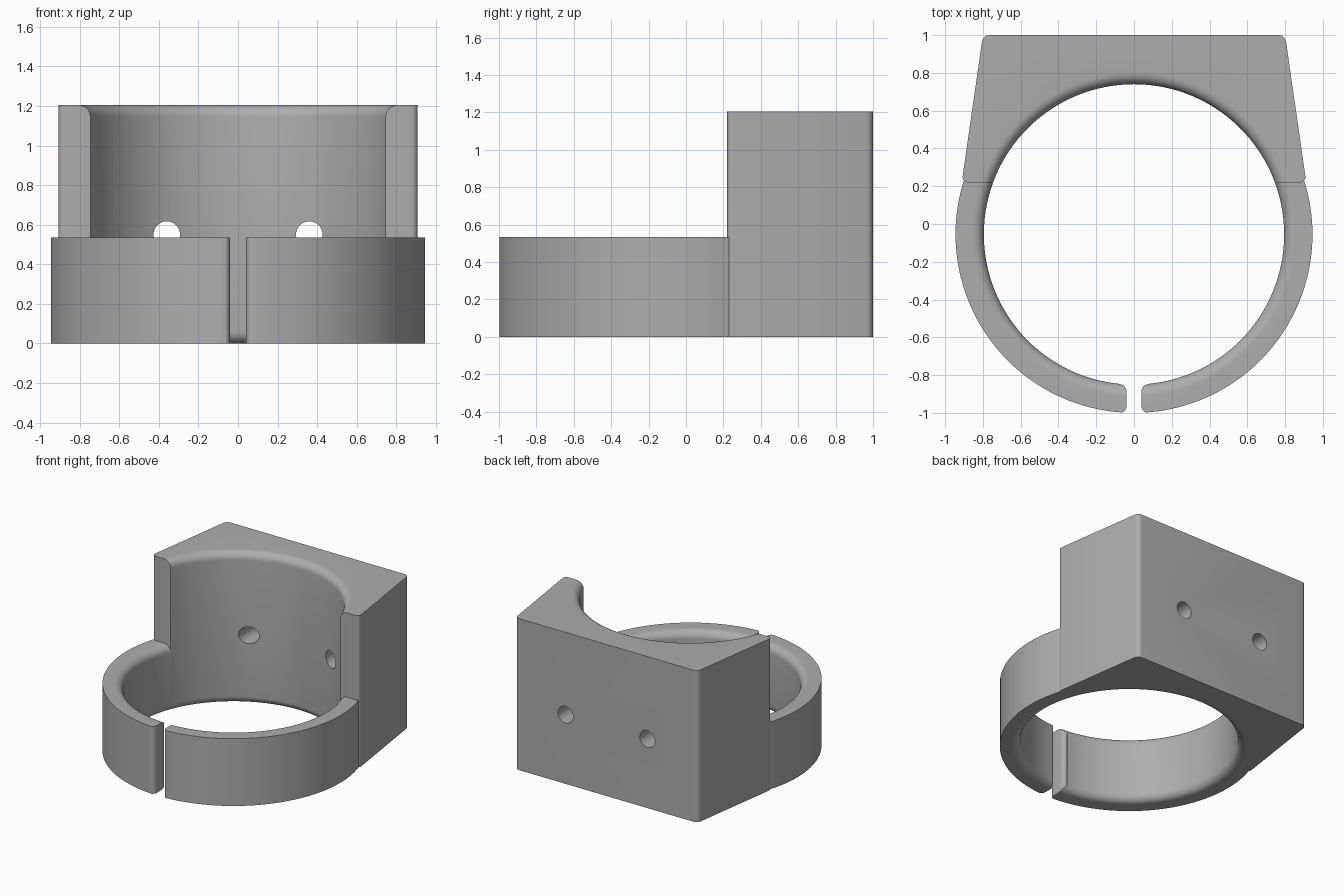
import bpy, bmesh, math

if "Cube" in bpy.data.objects:
    bpy.data.objects.remove(bpy.data.objects["Cube"])

CY = -0.055                      # ring centre in y
R_OUT, R_IN = 0.945, 0.795
RING_H, BLOCK_H = 0.535, 1.205
SPLIT_Y = 0.22                   # front face of the block
FILLET = 0.06
SEG = 128

grey = bpy.data.materials.new("plain grey")
grey.use_nodes = True
colour = (0.42, 0.42, 0.42, 1)
grey.diffuse_color = colour
grey.node_tree.nodes["Principled BSDF"].inputs["Base Color"].default_value = colour


def finish(bm, name):
    bmesh.ops.recalc_face_normals(bm, faces=bm.faces)
    mesh = bpy.data.meshes.new(name)
    bm.to_mesh(mesh)
    bm.free()
    ob = bpy.data.objects.new(name, mesh)
    bpy.context.collection.objects.link(ob)
    mesh.materials.append(grey)
    return ob


def prism(name, points, z0, z1, rounding=0):
    """Extrude an xy outline, optionally rounding its upright edges."""
    bm = bmesh.new()
    face = bm.faces.new([bm.verts.new((x, y, z0)) for x, y in points])
    out = bmesh.ops.extrude_face_region(bm, geom=[face])
    for v in out["geom"]:
        if isinstance(v, bmesh.types.BMVert):
            v.co.z = z1
    if rounding:
        upright = [e for e in bm.edges
                   if abs(e.verts[0].co.z - e.verts[1].co.z) > 0.1]
        bmesh.ops.bevel(bm, geom=upright, offset=rounding, segments=6,
                        affect="EDGES", profile=0.5)
    return finish(bm, name)


def lathe(name, profile):
    """Closed solid of revolution from (radius, z) points."""
    bm = bmesh.new()
    rings = []
    for r, z in profile:
        rings.append([bm.verts.new((r * math.cos(math.tau * i / SEG),
                                    CY + r * math.sin(math.tau * i / SEG), z))
                      for i in range(SEG)])
    for low, high in zip(rings, rings[1:]):
        for i in range(SEG):
            j = (i + 1) % SEG
            bm.faces.new((low[i], low[j], high[j], high[i]))
    bm.faces.new(rings[0])
    bm.faces.new(rings[-1])
    return finish(bm, name)


def boolean(target, tool, operation):
    mod = target.modifiers.new("boolean", "BOOLEAN")
    mod.operation, mod.solver, mod.object = operation, "EXACT", tool
    bpy.ops.object.select_all(action="DESELECT")
    bpy.context.view_layer.objects.active = target
    target.select_set(True)
    bpy.ops.object.modifier_apply(modifier=mod.name)
    bpy.data.objects.remove(tool)


def flare(z_edge, direction, steps=8):
    """Convex fillet between the bore and a flat face at z_edge."""
    pts = []
    for i in range(steps + 1):
        a = math.pi / 2 * i / steps
        pts.append((R_IN + FILLET * (1 - math.cos(a)),
                    z_edge - direction * FILLET * (1 - math.sin(a))))
    return pts + [(R_IN + FILLET, z_edge + direction * 0.1)]


# Outer body: low clamp ring joined to the tall tapered block
body = lathe("clamp_body", [(R_OUT, 0), (R_OUT, RING_H)])
block = prism("block", [(-0.912, SPLIT_Y), (0.912, SPLIT_Y), (0.8, 1), (-0.8, 1)],
              0, BLOCK_H, rounding=0.035)
boolean(body, block, "UNION")

# Bore with rounded rims at the bottom and the block top
bore = lathe("bore", flare(0, -1)[::-1] + flare(BLOCK_H, 1))
boolean(body, bore, "DIFFERENCE")

# Rounded upper rim of the ring, in front of the block only
rim = lathe("rim", [(0.7, 0.4)] + flare(RING_H, 1))
front_half = prism("front_half", [(-2, -2), (2, -2), (2, SPLIT_Y), (-2, SPLIT_Y)], 0, 1)
boolean(rim, front_half, "INTERSECT")
boolean(body, rim, "DIFFERENCE")

# Slot at the front with rounded ends
HALF, R_END = 0.04, 0.035
arc = [math.pi / 2 * i / 6 for i in range(7)]
side = [(HALF + R_END, -1.1)]
side += [(HALF + R_END * (1 - math.sin(a)), -0.965 - R_END * math.cos(a)) for a in arc]
side += [(HALF + R_END * (1 - math.cos(a)), -0.884 + R_END * math.sin(a)) for a in arc]
side += [(HALF + R_END, -0.7)]
slot = prism("slot", side + [(-x, y) for x, y in reversed(side)], -0.1, 0.7)
boolean(body, slot, "DIFFERENCE")

# Two screw holes through the block
for x in (-0.36, 0.36):
    bpy.ops.mesh.primitive_cylinder_add(vertices=32, radius=0.067, depth=1.2,
                                        location=(x, 0.8, 0.55),
                                        rotation=(math.pi / 2, 0, 0))
    boolean(body, bpy.context.object, "DIFFERENCE")

bpy.ops.object.select_all(action="DESELECT")
bpy.context.view_layer.objects.active = body
body.select_set(True)
bpy.ops.object.shade_smooth_by_angle(angle=math.radians(30))
